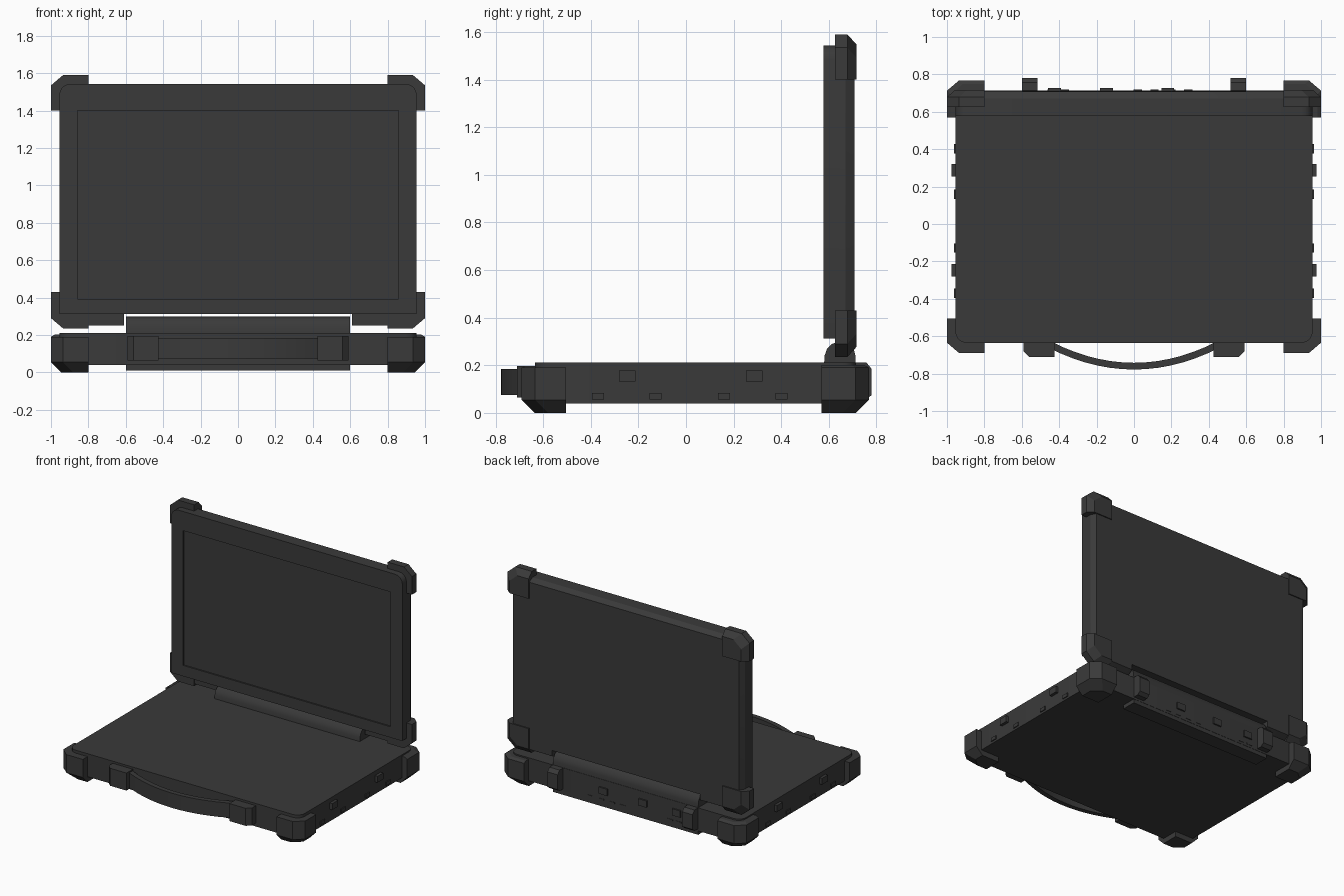
import bpy, bmesh, math
from mathutils import Vector

if "Cube" in bpy.data.objects:
    bpy.data.objects.remove(bpy.data.objects["Cube"])

mat = bpy.data.materials.new("dark_grey")
mat.diffuse_color = (0.042, 0.042, 0.042, 1)
mat.use_nodes = True
mat.node_tree.nodes["Principled BSDF"].inputs["Base Color"].default_value = mat.diffuse_color


def loft(name, rings):
    """Skin a stack of equal-length rings into a closed solid."""
    bm = bmesh.new()
    vs = [[bm.verts.new(p) for p in r] for r in rings]
    n = len(rings[0])
    for a, b in zip(vs, vs[1:]):
        for i in range(n):
            bm.faces.new((a[i], a[(i + 1) % n], b[(i + 1) % n], b[i]))
    bm.faces.new(vs[0])
    bm.faces.new(vs[-1])
    bmesh.ops.recalc_face_normals(bm, faces=bm.faces)
    me = bpy.data.meshes.new(name)
    bm.to_mesh(me)
    bm.free()
    me.materials.append(mat)
    ob = bpy.data.objects.new(name, me)
    bpy.context.collection.objects.link(ob)
    return ob


def box(name, x0, x1, y0, y1, z0, z1):
    sq = [(x0, y0), (x1, y0), (x1, y1), (x0, y1)]
    return loft(name, [[(x, y, z) for x, y in sq] for z in (z0, z1)])


def rrect(x, v0, v1, r, r_low=None, n=5):
    """Rounded rectangle, half width x, from v0 to v1."""
    r_low = r if r_low is None else r_low
    pts = []
    corners = ((x, v1, r, 0), (-x, v1, r, 90), (-x, v0, r_low, 180), (x, v0, r_low, 270))
    for px, pv, rad, start in corners:
        cx = px - math.copysign(rad, px)
        cv = pv - rad if pv == v1 else pv + rad
        for i in range(n + 1):
            a = math.radians(start + 90 * i / n)
            pts.append((cx + rad * math.cos(a), cv + rad * math.sin(a)))
    return pts


def corner_outline(sx, u_in, v_in, v_out, inset, s):
    """Corner pad outline: inner corner at (u_in, v_in), outer corner cut off."""
    u, v, c = 1 - inset, v_out - s * inset, 0.065
    return [(sx * p, q) for p, q in ((u_in, v_in), (u, v_in), (u, v - s * c * 0.85),
                                     (u - c, v), (u_in, v))]


def cut(ob, cutter):
    m = ob.modifiers.new("cut", 'BOOLEAN')
    m.object = cutter
    m.solver = 'EXACT'
    bpy.context.view_layer.objects.active = ob
    bpy.ops.object.modifier_apply(modifier=m.name)
    bpy.data.objects.remove(cutter)


def smooth(ob):
    bpy.ops.object.select_all(action='DESELECT')
    ob.select_set(True)
    bpy.context.view_layer.objects.active = ob
    bpy.ops.object.shade_smooth_by_angle(angle=math.radians(25))


# Base body and the foot under its rear edge
plan = rrect(0.955, -0.635, 0.715, 0.06)
smooth(loft("base_body", [[(x, y, z) for x, y in plan] for z in (0.04, 0.212)]))
box("rear_foot", -0.6, 0.6, 0.60, 0.713, 0.01, 0.06)

# Lid: screen frame with recessed display
face = rrect(0.955, 0.312, 1.543, 0.06, 0.004)
frame = loft("screen_frame", [[(x, y, z) for x, z in face] for y in (0.577, 0.645)])
cut(frame, box("display_cutter", -0.857, 0.857, 0.5, 0.587, 0.393, 1.40))
smooth(frame)

# Lid: back shell with bevelled rim and a notch for the hinge
rings = []
for y, d in ((0.63, 0), (0.67, 0), (0.708, 0.022)):
    rings.append([(x, y, z) for x, z in rrect(0.955 - d, 0.25 + d, 1.543 - d, 0.06 - d)])
shell = loft("lid_back_shell", rings)
cut(shell, box("notch_cutter", -0.61, 0.61, 0.5, 0.8, 0.1, 0.314))
smooth(shell)

# Hinge barrel between base and lid
prof = [(0.58, 0.2), (0.582, 0.24), (0.592, 0.268), (0.61, 0.288), (0.635, 0.298),
        (0.665, 0.298), (0.69, 0.288), (0.705, 0.268), (0.712, 0.24), (0.713, 0.2)]
smooth(loft("hinge_barrel", [[(x, y, z) for y, z in prof] for x in (-0.6, 0.6)]))

for sx, side in ((-1, "left"), (1, "right")):
    # Base corner bumpers, tapered at the bottom
    for end, v_in, v_out, s in (("front", -0.505, -0.69, -1), ("rear", 0.57, 0.768, 1)):
        rings = []
        for z, d in ((0, 0.055), (0.055, 0), (0.19, 0), (0.202, 0.02)):
            rings.append([(x, y, z) for x, y in corner_outline(sx, 0.8, v_in, v_out, d, s)])
        loft(f"base_bumper_{end}_{side}", rings[:3] if end == "front" else rings)

    # Lid corner bumpers, tapered towards the back
    for end, v_in, v_out, s in (("top", 1.40, 1.59, 1), ("bottom", 0.43, 0.235, -1)):
        rings = []
        for y, d in ((0.625, 0), (0.678, 0), (0.716, 0.042)):
            rings.append([(x, y, z) for x, z in corner_outline(sx, 0.8, v_in, v_out, d, s)])
        loft(f"lid_bumper_{end}_{side}", rings)

    # Handle mounts on the front, outer edge chamfered
    mount = [(0.425, -0.62), (0.425, -0.71), (0.56, -0.71), (0.592, -0.68), (0.592, -0.62)]
    loft(f"handle_mount_{side}", [[(sx * x, y, z) for x, y in mount] for z in (0.065, 0.196)])

    # Rear latch blocks
    latch = [(0.70, 0.055), (0.755, 0.055), (0.78, 0.075), (0.78, 0.185), (0.757, 0.212), (0.70, 0.212)]
    loft(f"rear_latch_{side}", [[(sx * x, y, z) for y, z in latch] for x in (0.515, 0.6)])

    # Side port covers and small side tabs
    a, b = sorted((sx * 0.94, sx * 0.976))
    for i, y in enumerate((-0.247, 0.287)):
        box(f"side_port_{side}_{i}", a, b, y - 0.034, y + 0.034, 0.131, 0.178)
    a, b = sorted((sx * 0.94, sx * 0.962))
    for i, y in enumerate((-0.37, -0.128, 0.16, 0.402)):
        box(f"side_tab_{side}_{i}", a, b, y - 0.025, y + 0.025, 0.056, 0.083)

# Curved carrying handle: a flat strap swept along an arc
n, strap = 14, []
for i in range(n + 1):
    x = -0.45 + 0.9 * i / n
    y = -0.76 + 0.115 * abs(x / 0.45) ** 2.0
    t = Vector((1, 0.23 * x / 0.45 ** 2, 0)).normalized()
    p, off = Vector((x, y, 0)), Vector((-t.y, t.x, 0)) * 0.018
    strap.append([(*(p + k * off).xy, z) for k, z in ((-1, 0.075), (1, 0.075), (1, 0.185), (-1, 0.185))])
smooth(loft("carry_handle", strap))

# Rear port covers and the small slots beneath them
for i, x in enumerate((-0.425, -0.147, 0.18)):
    box(f"rear_port_{i}", x - 0.034, x + 0.034, 0.70, 0.726, 0.105, 0.155)
for i, x in enumerate((-0.44, -0.37, 0.02, 0.11, 0.20, 0.29)):
    box(f"rear_slot_{i}", x - 0.022, x + 0.022, 0.70, 0.718, 0.058, 0.068)
